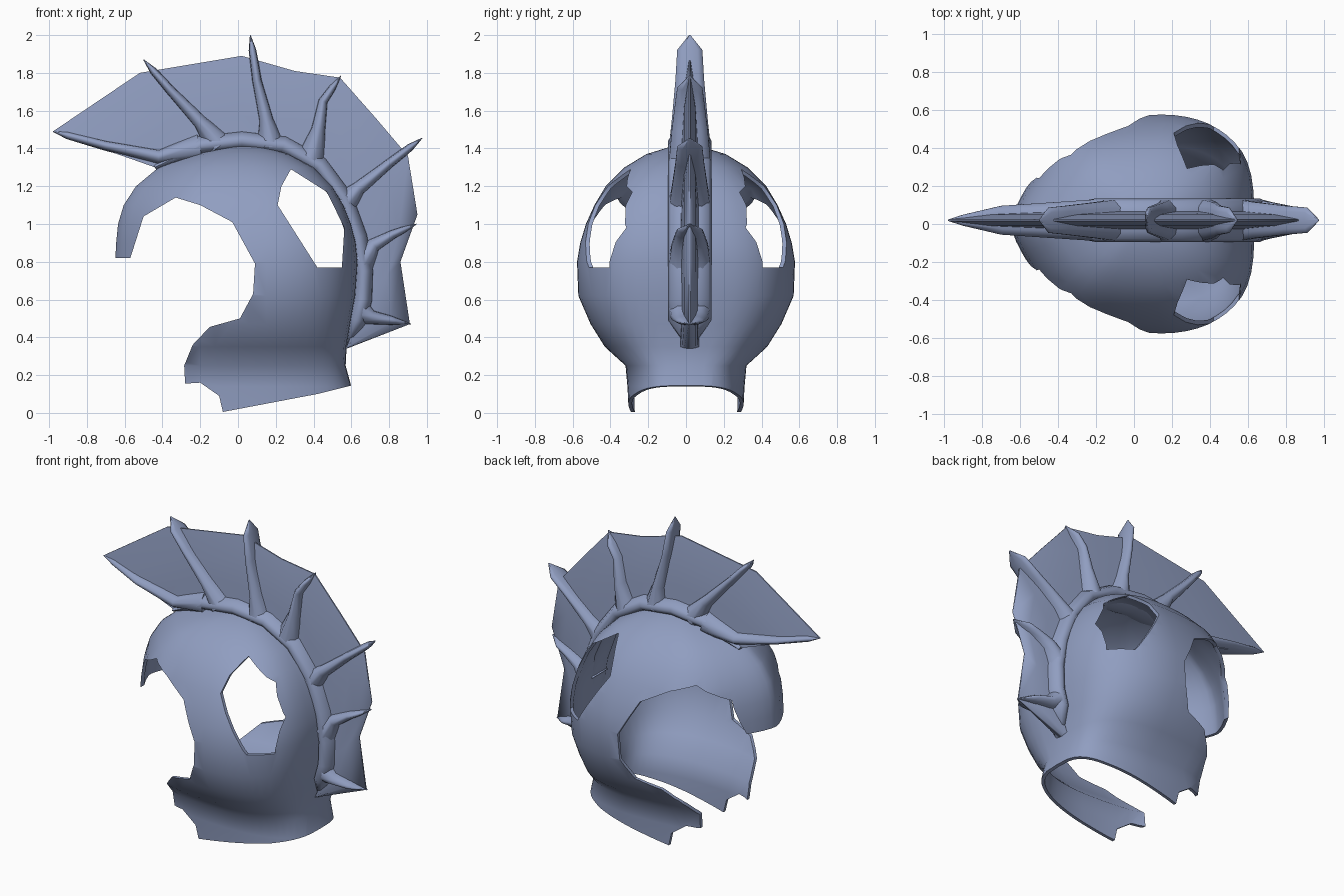
import bpy, bmesh, math
from mathutils import Vector

if "Cube" in bpy.data.objects:
    bpy.data.objects.remove(bpy.data.objects["Cube"])

steel = bpy.data.materials.new("blue_grey_metal")
steel.diffuse_color = (0.28, 0.34, 0.53, 1)
steel.use_nodes = True
steel.node_tree.nodes["Principled BSDF"].inputs["Base Color"].default_value = steel.diffuse_color
CREST_Y = 0.02


def make(name, verts, faces):
    me = bpy.data.meshes.new(name)
    me.from_pydata(verts, [], faces)
    bm = bmesh.new()
    bm.from_mesh(me)
    bmesh.ops.recalc_face_normals(bm, faces=bm.faces)
    bm.to_mesh(me)
    bm.free()
    me.materials.append(steel)
    ob = bpy.data.objects.new(name, me)
    bpy.context.collection.objects.link(ob)
    return ob


def smooth(ob, angle=65):
    bpy.ops.object.select_all(action='DESELECT')
    ob.select_set(True)
    bpy.context.view_layer.objects.active = ob
    bpy.ops.object.shade_smooth_by_angle(angle=math.radians(angle))


def prism(name, outline):
    """Side-profile cutter running right across the model in y."""
    n = len(outline)
    verts = [(x, s, z) for s in (-1, 1) for x, z in outline]
    faces = [list(range(n)), list(range(2 * n - 1, n - 1, -1))]
    faces += [[i, (i + 1) % n, n + (i + 1) % n, n + i] for i in range(n)]
    ob = make(name, verts, faces)
    ob.hide_render = True
    ob.hide_set(True)
    return ob


def tube(name, path, sizes, n=10):
    """Elliptical tube along an xz path; sizes are (in-plane, y) radii."""
    pts = [Vector((x, CREST_Y, z)) for x, z in path]
    verts, faces = [], []
    for i, p in enumerate(pts):
        t = (pts[min(i + 1, len(pts) - 1)] - pts[max(i - 1, 0)]).normalized()
        side = Vector((-t.z, 0, t.x))
        r, w = sizes[i]
        for k in range(n):
            a = 2 * math.pi * k / n
            verts.append(p + side * r * math.cos(a) + Vector((0, w * math.sin(a), 0)))
    for i in range(len(pts) - 1):
        for k in range(n):
            j = (k + 1) % n
            faces.append([i * n + k, i * n + j, (i + 1) * n + j, (i + 1) * n + k])
    faces += [list(range(n)), list(range(len(verts) - n, len(verts)))]
    ob = make(name, verts, faces)
    smooth(ob)
    return ob


def roundness(c):
    """Squarish back and sides, tapering to a pointed brow at the front."""
    return 0.6 + 0.75 * min(1, max(0, (-c - 0.55) / 0.35))


# Helmet shell: egg-shaped rings (z, front x, back x, half width, x of widest point)
rings = [(-0.06, -0.5, 0.62, 0.30, 0.15), (0.14, -0.52, 0.60, 0.31, 0.15),
         (0.25, -0.55, 0.57, 0.32, 0.15), (0.35, -0.56, 0.575, 0.43, 0.15),
         (0.47, -0.58, 0.595, 0.505, 0.15), (0.62, -0.6, 0.622, 0.57, 0.15),
         (0.8, -0.65, 0.635, 0.577, 0.15), (0.9, -0.645, 0.625, 0.56, 0.15),
         (1.0, -0.635, 0.60, 0.53, 0.15), (1.1, -0.605, 0.56, 0.485, 0.14),
         (1.2, -0.54, 0.50, 0.425, 0.12), (1.3, -0.42, 0.40, 0.325, 0.08),
         (1.37, -0.24, 0.27, 0.21, 0.05), (1.41, -0.06, 0.13, 0.08, 0.04)]
N = 48
verts, faces = [], []
for z, xf, xb, w, cx in rings:
    for k in range(N):
        a = 2 * math.pi * k / N
        c, s = math.cos(a), math.sin(a)
        x = cx + c * ((xb - cx) if c > 0 else (cx - xf))
        y = w * abs(s) ** roundness(c) if k % (N // 2) else 0
        verts.append((x, math.copysign(y, s), z))
for i in range(len(rings) - 1):
    for k in range(N):
        j = (k + 1) % N
        faces.append([i * N + k, i * N + j, (i + 1) * N + j, (i + 1) * N + k])
top = len(verts)
verts.append((0.04, 0, 1.418))
faces += [[top - N + k, top - N + (k + 1) % N, top] for k in range(N)]
shell = make("helmet_shell", verts, faces)
sol = shell.modifiers.new("thickness", 'SOLIDIFY')
sol.thickness, sol.offset = 0.02, -1

# Face opening with slanted lower rim, and the two ear holes
face_cut = prism("face_cutter", [
    (-0.9, 0.815), (-0.57, 0.82), (-0.5, 1.04), (-0.33, 1.14), (-0.2, 1.1),
    (-0.03, 1.01), (0.09, 0.79), (0.08, 0.63), (0.01, 0.5), (-0.15, 0.455),
    (-0.24, 0.36), (-0.285, 0.25), (-0.28, 0.155), (-0.2, 0.16), (-0.1, 0.09),
    (-0.08, 0.005), (0.42, 0.1), (0.6, 0.145), (0.9, 0.22), (0.9, -0.3), (-0.9, -0.3)])
ear_cut = prism("ear_cutter", [
    (0.28, 1.29), (0.23, 1.2), (0.21, 1.1), (0.42, 0.77), (0.55, 0.77),
    (0.563, 0.98), (0.47, 1.17)])
for cutter in (face_cut, ear_cut):
    m = shell.modifiers.new("cut", 'BOOLEAN')
    m.operation, m.solver, m.object = 'DIFFERENCE', 'EXACT', cutter
bpy.context.view_layer.update()
dg = bpy.context.evaluated_depsgraph_get()
cut_mesh = bpy.data.meshes.new_from_object(shell.evaluated_get(dg))
shell.modifiers.clear()
shell.data = cut_mesh
for cutter in (face_cut, ear_cut):
    bpy.data.objects.remove(cutter)
smooth(shell, 45)

# Crest ridge hugging the top and back of the shell
ridge = [(-0.44, 1.3), (-0.2, 1.415), (0.02, 1.44), (0.24, 1.415), (0.43, 1.31),
         (0.56, 1.135), (0.635, 0.93), (0.665, 0.75), (0.66, 0.6), (0.63, 0.49), (0.575, 0.35)]
size = [(0.015, 0.07)] + [(0.055, 0.115)] * 9 + [(0.01, 0.015)]
tube("crest_ridge", ridge, size, 12)

# Spikes fanning out of the ridge
spikes = [
    [(-0.2, 1.4), (-0.42, 1.355), (-0.7, 1.415), (-0.98, 1.49)],
    [(-0.1, 1.41), (-0.2, 1.54), (-0.36, 1.71), (-0.5, 1.87)],
    [(0.17, 1.41), (0.15, 1.55), (0.1, 1.76), (0.065, 2.0)],
    [(0.38, 1.34), (0.425, 1.5), (0.45, 1.65), (0.545, 1.785)],
    [(0.55, 1.1), (0.64, 1.19), (0.8, 1.32), (0.975, 1.455)],
    [(0.65, 0.8), (0.72, 0.89), (0.82, 0.945), (0.945, 1.0)],
    [(0.64, 0.54), (0.71, 0.505), (0.81, 0.49), (0.915, 0.47)]]
for i, p in enumerate(spikes):
    a, b = Vector(p[2]), Vector(p[3])
    shoulder = b + (a - b).normalized() * 0.08
    path = p[:3] + [tuple(shoulder), p[3]]
    tip_w = 0.03 if i == 0 else 0.07
    tube("crest_spike_%d" % (i + 1), path,
         [(0.085, 0.115), (0.042, 0.1), (0.027, 0.08), (0.02, tip_w), (0.002, 0.004)], 10)

# Webbing between the spikes: gently swollen, with a thin rim
rim = [(-0.98, 1.49), (-0.52, 1.8), (0.02, 1.89), (0.3, 1.81), (0.54, 1.775),
       (0.73, 1.56), (0.9, 1.36), (0.95, 1.05), (0.86, 0.8), (0.91, 0.47), (0.575, 0.34)]
half = ((0, 0.05), (0.3, 0.04), (0.65, 0.03), (1, 0.004))
section = list(half) + [(f, -h) for f, h in reversed(half)]
M = len(section)
verts, faces = [], []
for (x0, z0), (x1, z1) in zip(ridge, rim):
    for f, h in section:
        verts.append((x0 + (x1 - x0) * f, CREST_Y + h, z0 + (z1 - z0) * f))
for i in range(len(ridge) - 1):
    for k in range(M):
        j = (k + 1) % M
        faces.append([i * M + k, i * M + j, (i + 1) * M + j, (i + 1) * M + k])
faces += [list(range(M)), list(range(len(verts) - M, len(verts)))]
smooth(make("crest_webbing", verts, faces))
